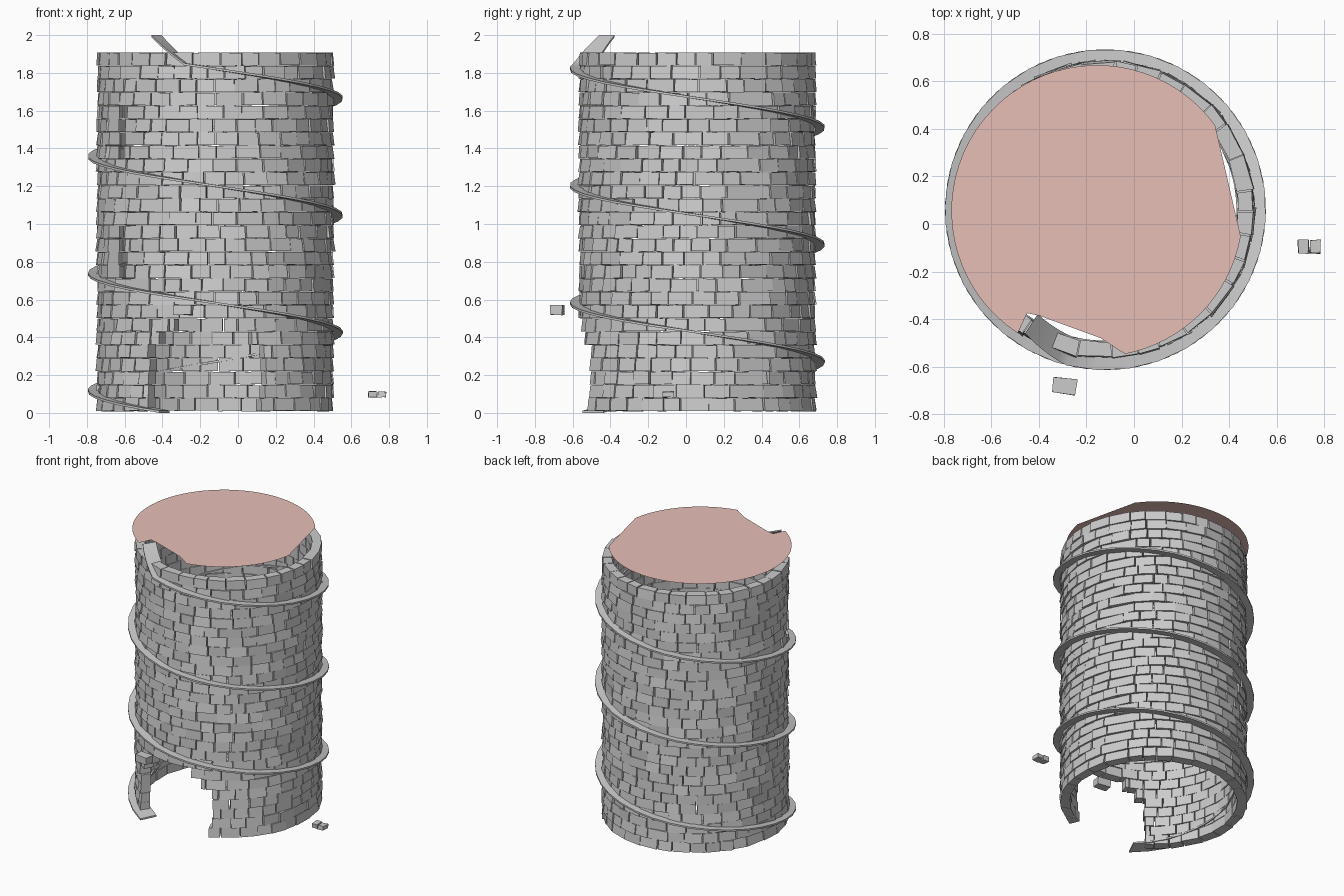
import bpy, bmesh, math, random
from mathutils import Vector, Matrix

random.seed(4)
if "Cube" in bpy.data.objects:
    bpy.data.objects.remove(bpy.data.objects["Cube"])

CX, CY = -0.12, 0.06          # tower axis
R_IN, R_OUT = 0.56, 0.625     # wall radii
ROWS, BASE, TOP = 27, 0.01, 1.91
ROW_H = (TOP - BASE) / ROWS


def material(name, rgb):
    m = bpy.data.materials.new(name)
    m.use_nodes = True
    m.diffuse_color = (*rgb, 1)
    m.node_tree.nodes["Principled BSDF"].inputs["Base Color"].default_value = (*rgb, 1)
    return m


stone = material("grey stone", (0.6, 0.6, 0.6))
pink = material("dusty pink", (0.8, 0.52, 0.47))


def finish(bm, name, mat):
    bmesh.ops.recalc_face_normals(bm, faces=bm.faces)
    me = bpy.data.meshes.new(name)
    bm.to_mesh(me)
    bm.free()
    me.materials.append(mat)
    ob = bpy.data.objects.new(name, me)
    bpy.context.collection.objects.link(ob)
    return ob


def polar(r, deg, z):
    a = math.radians(deg)
    return Vector((CX + r * math.cos(a), CY + r * math.sin(a), z))


def loft(bm, sections):
    """Skin a list of closed point rings and cap both ends."""
    rings = [[bm.verts.new(p) for p in s] for s in sections]
    n = len(rings[0])
    for a, b in zip(rings, rings[1:]):
        for i in range(n):
            j = (i + 1) % n
            bm.faces.new((a[i], a[j], b[j], b[i]))
    bm.faces.new(rings[0])
    bm.faces.new(rings[-1])


def openings(z):
    """Angular gaps in the wall at height z: doorway and two side windows."""
    gaps = []
    if z < 0.5:
        half = 29 - 14 * max(0, (z - 0.33) / 0.14) ** 1.3
        gaps.append((265 - half + random.uniform(-1, 1),
                     265 + half + random.uniform(-1.5, 1.5)))
    for low in (0.69, 1.32):
        if low < z < low + 0.28:
            gaps.append((205, 220))
    return gaps


def brick(bm, a0, a1, z0, z1):
    push = random.uniform(-0.004, 0.004)
    tilt = random.uniform(0, 0.006)
    twist = random.uniform(-0.004, 0.004)
    ends = []
    for a, s in ((a0, -1), (a1, 1)):
        ro = R_OUT + push + s * twist
        ri = R_IN + random.uniform(-0.004, 0.004)
        dz = s * random.uniform(-0.002, 0.002)
        ends.append([polar(ri, a, z0 + dz), polar(ro + tilt, a, z0 + dz),
                     polar(ro - tilt, a, z1 + dz), polar(ri, a, z1 + dz)])
    loft(bm, ends)


# Wall of individually laid bricks, broken by the openings
bm = bmesh.new()
for row in range(ROWS):
    z0 = BASE + row * ROW_H
    z1 = z0 + ROW_H - 0.003
    gaps = openings((z0 + z1) / 2)
    start = 30 + random.uniform(0, 12)
    joints = [start]
    while joints[-1] < start + 348:
        joints.append(joints[-1] + random.uniform(8, 14))
    joints[-1] = start + 360
    for a0, a1 in zip(joints, joints[1:]):
        a1 -= random.uniform(0.2, 0.9)
        pieces = [(a0, a1)]
        for g0, g1 in gaps:
            cut = []
            for p0, p1 in pieces:
                if p1 <= g0 or p0 >= g1:
                    cut.append((p0, p1))
                else:
                    cut += [(p0, g0)] if p0 < g0 else []
                    cut += [(g1, p1)] if p1 > g1 else []
            pieces = cut
        for p0, p1 in pieces:
            if p1 - p0 > 1:
                brick(bm, p0, p1, z0, z1)
finish(bm, "brick_wall", stone)

# Spiral ledge that climbs clockwise, ending in a steep ramp to the roof
bm = bmesh.new()
THICK = 0.012


def ledge_section(deg, z, r0, r1):
    return [polar(r0, deg, z), polar(r1, deg, z),
            polar(r1, deg, z + THICK), polar(r0, deg, z + THICK)]


sections = []
turn_start, turn_end, steps = 244, -824, 96
for i in range(steps + 1):
    deg = turn_start + (turn_end - turn_start) * i / steps
    z = 0.62 * (turn_start - deg) / 360
    sections.append(ledge_section(deg, z, 0.553, 0.675))
z_end = z
for i in range(1, 6):
    t = i / 5
    sections.append(ledge_section(turn_end - 19 * t, z_end + (2.0 - THICK - z_end) * t,
                                  0.553 - 0.03 * t, 0.675 - 0.055 * t))
loft(bm, sections)
ledge = finish(bm, "spiral_ledge", stone)
bpy.ops.object.select_all(action='DESELECT')
ledge.select_set(True)
bpy.context.view_layer.objects.active = ledge
bpy.ops.object.shade_smooth_by_angle()

# Flat roof disc with a straight side and a notch for the ramp
bm = bmesh.new()
outline = []
for i in range(41):
    a = math.radians(36 + (237 - 36) * i / 40)
    outline.append((-0.155 + 0.613 * math.cos(a), 0.055 + 0.613 * math.sin(a)))
outline += [(-0.45, -0.375), (-0.40, -0.385), (-0.14, -0.48)]
for i in range(17):
    a = math.radians(281 + (350 - 281) * i / 16)
    outline.append((-0.155 + 0.613 * math.cos(a), 0.055 + 0.613 * math.sin(a)))
bm.faces.new([bm.verts.new((x, y, 2.0)) for x, y in outline])
roof = finish(bm, "roof_disc", pink)
if roof.data.polygons[0].normal.z < 0:
    roof.data.flip_normals()


# Loose bricks beside the tower
def loose_brick(name, centre, size, turn):
    bm = bmesh.new()
    mat = (Matrix.Translation(centre) @ Matrix.Rotation(math.radians(turn), 4, 'Z')
           @ Matrix.Diagonal((*size, 1)))
    bmesh.ops.create_cube(bm, size=1, matrix=mat)
    for v in bm.verts:
        v.co += Vector([random.uniform(-0.003, 0.003) for _ in range(3)])
    finish(bm, name, stone)


loose_brick("loose_brick_front", (-0.292, -0.68, 0.545), (0.1, 0.065, 0.052), -8)
for side in (-1, 1):
    loose_brick("loose_brick_half", (0.737 + side * 0.025, -0.095, 0.098),
                (0.046, 0.056, 0.03), 0)
